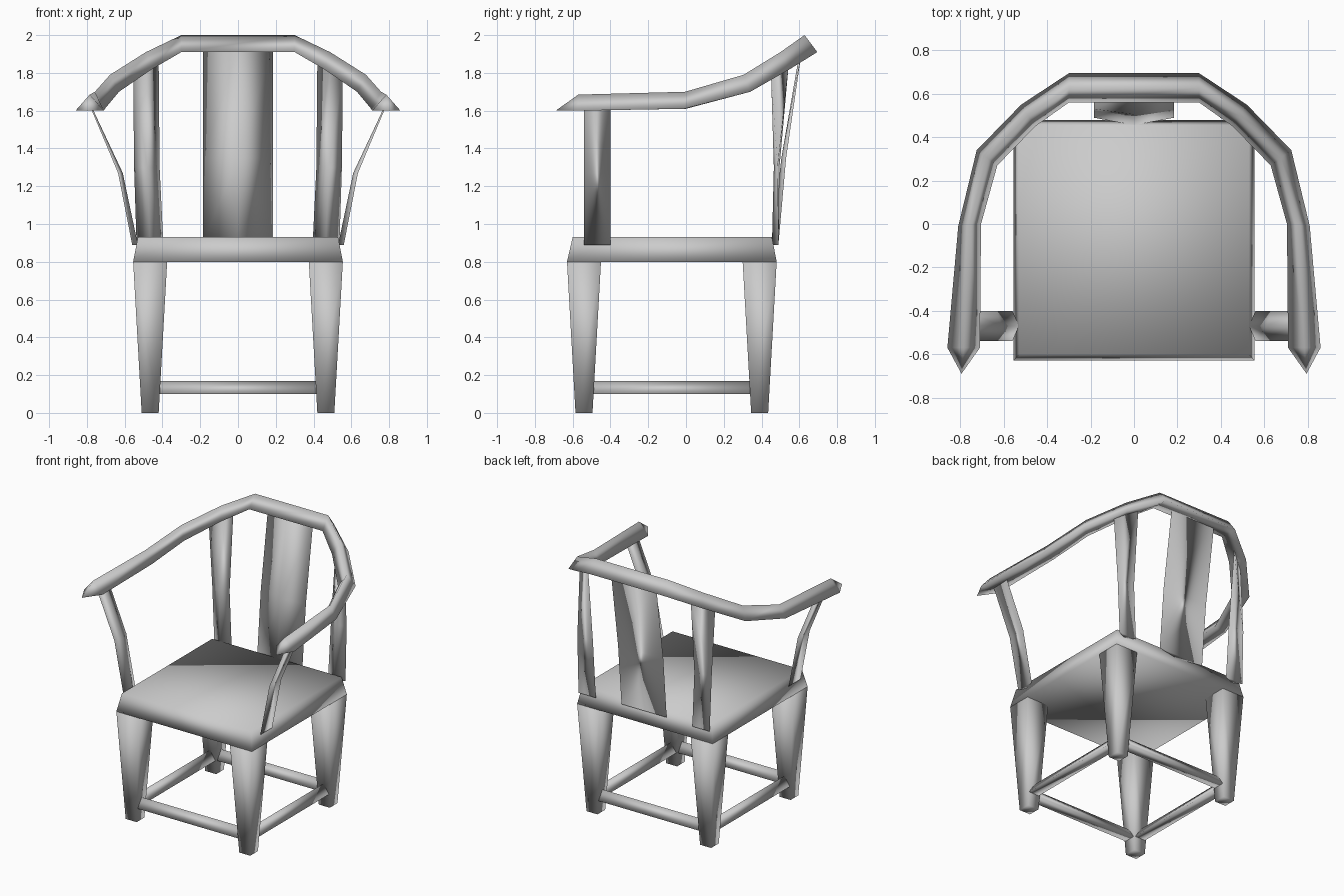
import bpy
from mathutils import Vector

if "Cube" in bpy.data.objects:
    bpy.data.objects.remove(bpy.data.objects["Cube"])

mat = bpy.data.materials.new("grey finish")
mat.diffuse_color = (0.6, 0.6, 0.6, 1)
mat.use_nodes = True
mat.node_tree.nodes["Principled BSDF"].inputs["Base Color"].default_value = mat.diffuse_color


def loft(name, rings, tip=False):
    """Skin equal-sized rings of points; optional single-point tips are rings of equal points."""
    n = len(rings[0])
    verts = [Vector(p) for r in rings for p in r]
    faces = [tuple(range(n - 1, -1, -1)), tuple(range(len(verts) - n, len(verts)))]
    for i in range(len(rings) - 1):
        for j in range(n):
            k = (j + 1) % n
            faces.append((i * n + j, i * n + k, (i + 1) * n + k, (i + 1) * n + j))
    me = bpy.data.meshes.new(name)
    me.from_pydata(verts, [], faces)
    me.materials.append(mat)
    ob = bpy.data.objects.new(name, me)
    bpy.context.collection.objects.link(ob)
    # clean collapsed tips and make normals consistent
    import bmesh
    bm = bmesh.new()
    bm.from_mesh(me)
    bmesh.ops.remove_doubles(bm, verts=bm.verts, dist=0.0005)
    bmesh.ops.recalc_face_normals(bm, faces=bm.faces)
    bm.to_mesh(me)
    bm.free()
    me.shade_smooth()
    return ob


def rect(x0, x1, y0, y1, z):
    return [(x0, y0, z), (x1, y0, z), (x1, y1, z), (x0, y1, z)]


def mirrored(rings, s):
    return [[(s * x, y, z) for x, y, z in r] for r in rings]


# seat slab with sloping sides
loft("seat", [rect(-.555, .555, -.63, .48, .80), rect(-.53, .53, -.60, .455, .93)])

# tapered square legs
for side, s in (("left", -1), ("right", 1)):
    for end, yb in (("front", -.54), ("back", .39)):
        rings = [rect(.465 - h, .465 + h, yb - h, yb + h, z)
                 for h, z in ((.045, 0), (.09, .80))]
        loft(f"{end}_leg_{side}", mirrored(rings, s))

# triangular stretchers between the legs
for name, y in (("front", -.54), ("back", .39)):
    loft(f"{name}_stretcher", [[(x, y - .042, .10), (x, y + .042, .10), (x, y, .17)]
                               for x in (-.45, .45)])
for name, x in (("left", -.465), ("right", .465)):
    loft(f"{name}_stretcher", [[(x - .042, y, .10), (x + .042, y, .10), (x, y, .17)]
                               for y in (-.52, .37)])

# one-piece arm and back rail, triangular section: outer x,y / inner x,y / base z / apex z
half = [(.795, -.69, .795, -.69, 1.60, 1.60),
        (.86, -.57, .71, -.57, 1.60, 1.685),
        (.81, -.01, .705, .00, 1.61, 1.70),
        (.725, .34, .63, .27, 1.70, 1.79),
        (.52, .55, .455, .45, 1.82, 1.91),
        (.30, .695, .30, .56, 1.91, 2.00)]
ring = [[(a, b, z), (c, d, z), ((a + c) / 2, (b + d) / 2, t)] for a, b, c, d, z, t in half]
loft("arm_rail", mirrored(ring, -1) + ring[::-1])

# back splat, a flat blade with a shallow front ridge
loft("back_splat", [[(-.185, b, z), (0, f, z), (.185, b, z)]
                    for z, f, b in ((.90, .455, .49), (1.35, .505, .53), (1.93, .605, .615))])

for side, s in (("left", -1), ("right", 1)):
    # back posts twist to follow the rail
    post = [[(.395, .49, .89), (.465, .455, .89), (.537, .49, .89)],
            [(.415, .495, 1.30), (.48, .465, 1.30), (.55, .485, 1.30)],
            [(.42, .545, 1.86), (.485, .495, 1.84), (.555, .45, 1.80)]]
    loft(f"back_post_{side}", mirrored(post, s))
    # curved arm supports
    sup = [[(o, -.54, z), (i, -.47, z), (o, -.40, z)]
           for o, i, z in ((.56, .53, .89), (.635, .61, 1.27), (.78, .772, 1.615))]
    loft(f"arm_support_{side}", mirrored(sup, s))
